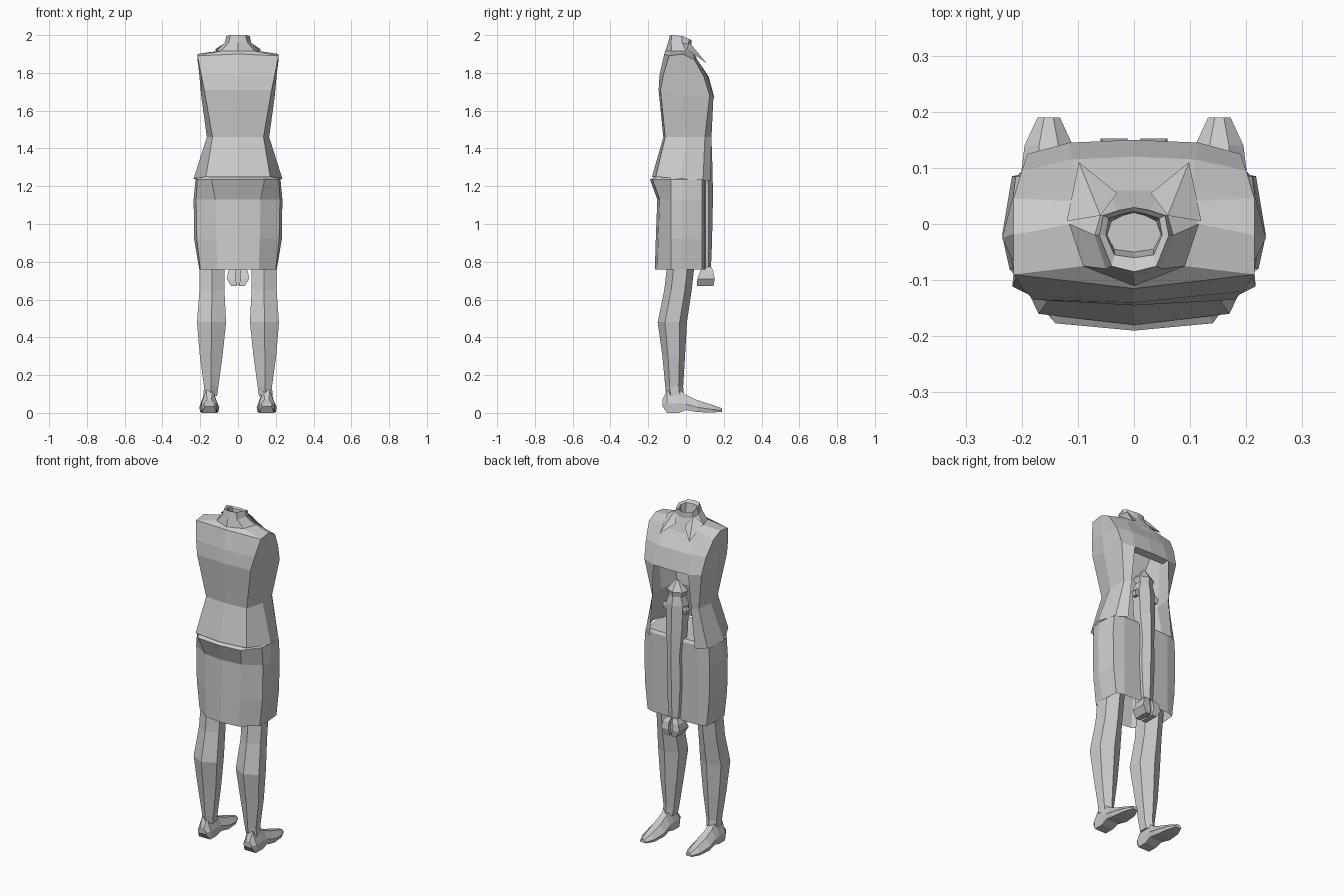
import bpy, bmesh
from mathutils import Vector

grey = bpy.data.materials.new("plain grey")
grey.diffuse_color = (0.6, 0.6, 0.6, 1)


def finish(name, bm, fix=True):
    if fix:
        bmesh.ops.recalc_face_normals(bm, faces=bm.faces)
    mesh = bpy.data.meshes.new(name)
    bm.to_mesh(mesh)
    bm.free()
    mesh.materials.append(grey)
    ob = bpy.data.objects.new(name, mesh)
    bpy.context.collection.objects.link(ob)
    return ob


def loft(name, rings, caps=(True, True), skip=lambda r, i: False):
    """Join equal closed rings of points into a skin."""
    bm = bmesh.new()
    vs = [[bm.verts.new(p) for p in ring] for ring in rings]
    n = len(vs[0])
    for r in range(len(vs) - 1):
        for i in range(n):
            if not skip(r, i):
                j = (i + 1) % n
                bm.faces.new((vs[r][i], vs[r][j], vs[r + 1][j], vs[r + 1][i]))
    if caps[0]:
        bm.faces.new(vs[0][::-1])
    if caps[1]:
        bm.faces.new(vs[-1])
    bmesh.ops.delete(bm, geom=[v for v in bm.verts if not v.link_faces], context='VERTS')
    return finish(name, bm)


def both(half):
    """Mirror half a ring; first and last points lie on x = 0."""
    return half + [(-x, y, z) for x, y, z in half[-2:0:-1]]


def hexagon(cx, w, y0, y1, z):
    """Six-sided horizontal section, pointed at the front and back."""
    m, q = (y0 + y1) / 2, (y1 - y0) / 4
    return [(cx, y0, z), (cx + w, m - q, z), (cx + w * .9, m + q, z),
            (cx, y1, z), (cx - w * .9, m + q, z), (cx - w, m - q, z)]


# Jacket: open down the front below the bust
jacket = [
    [(0, -.18, 1.25), (.17, -.16, 1.25), (.235, -.025, 1.24), (.205, .09, 1.23), (.15, .13, 1.23), (0, .13, 1.23)],
    [(0, -.12, 1.46), (.135, -.11, 1.46), (.165, 0, 1.46), (.155, .1, 1.46), (.13, .135, 1.46), (0, .13, 1.46)],
    [(0, -.145, 1.71), (.178, -.135, 1.71), (.195, -.02, 1.68), (.19, .125, 1.68), (.115, .145, 1.67), (0, .15, 1.67)],
    [(0, -.14, 1.79), (.195, -.12, 1.79), (.205, -.02, 1.79), (.2, .095, 1.78), (.11, .115, 1.78), (0, .12, 1.78)],
    [(0, -.115, 1.9), (.215, -.09, 1.89), (.215, -.02, 1.9), (.215, .045, 1.87), (.1, .06, 1.87), (0, .06, 1.86)],
    [(0, -.11, 1.915), (.09, -.075, 1.915), (.115, 0, 1.915), (.085, .04, 1.905), (.04, .05, 1.89), (0, .05, 1.88)],
]
loft("jacket", [both(h) for h in jacket], (False, False), lambda r, i: r < 2 and i in (4, 5))

# Lip turned in under the bust, above the opening
bm = bmesh.new()
bm.faces.new([bm.verts.new(p) for p in
              ((-.115, .145, 1.67), (0, .15, 1.67), (.115, .145, 1.67), (.11, .11, 1.66), (-.11, .11, 1.66))])
finish("jacket_lip", bm)

# Neck band, hollow at the top
neck = [
    jacket[-1],
    [(0, -.095, 1.96), (.05, -.08, 1.96), (.07, -.02, 1.96), (.06, .015, 1.95), (.03, .025, 1.94), (0, .03, 1.94)],
    [(0, -.085, 2), (.04, -.075, 2), (.062, -.02, 1.995), (.055, .015, 1.98), (.025, .025, 1.975), (0, .03, 1.975)],
    [(0, -.06, 1.99), (.035, -.055, 1.99), (.05, -.02, 1.985), (.045, .01, 1.97), (.02, .018, 1.967), (0, .022, 1.967)],
    [(0, -.05, 1.93), (.035, -.045, 1.93), (.048, -.02, 1.93), (.04, .005, 1.93), (.02, .015, 1.93), (0, .02, 1.93)],
]
loft("neck", [both(h) for h in neck], (False, True))

# Collar points
for s, side in ((1, "right"), (-1, "left")):
    bm = bmesh.new()
    a, b, c, d = [bm.verts.new((s * x, y, z)) for x, y, z in
                  ((.12, .005, 1.925), (.098, .11, 1.85), (.03, .055, 1.905), (.06, .015, 1.965))]
    bm.faces.new((a, b, d))
    bm.faces.new((b, c, d))
    finish("collar_" + side, bm)

# Skirt: closed ledge at the waist, open hem
def skirt_ring(z, back, corner, side, front, hip):
    return both([(0, back, z), (corner, back + .013, z), (side, -.08, z), (hip, -.02, z),
                 (side * .98, .085, z), (.15, front, z), (0, front + .003, z)])

loft("skirt", [skirt_ring(.76, -.165, .11, .2, .1, .205),
               skirt_ring(.92, -.16, .115, .218, .1, .232),
               skirt_ring(1.13, -.152, .12, .222, .1, .235),
               skirt_ring(1.235, -.19, .14, .215, .1, .225),
               skirt_ring(1.25, -.165, .13, .2, .09, .21)], (False, True))

# Hanging arm in the middle with a pointed cap
loft("arm", [hexagon(0, w, y0, y1, z) for z, w, y0, y1 in
             ((.76, .032, .085, .13), (.82, .04, .07, .135), (1.0, .05, .055, .14),
              (1.15, .045, .05, .143), (1.3, .058, .04, .14), (1.45, .062, .035, .135),
              (1.5, .045, .045, .125), (1.53, .058, .04, .13), (1.59, .008, .08, .09))])

# Hand with two finger lobes, and small side tabs on the arm
for s, side in ((1, "right"), (-1, "left")):
    def block(name, rows):
        loft(name + side, [[(s * x0, y0, z), (s * x1, y0, z), (s * x1, y1, z), (s * x0, y1, z)]
                           for z, x0, x1, y0, y1 in rows])
    block("fingers_", ((.672, .006, .036, .058, .145), (.71, .012, .06, .06, .152),
                       (.75, .012, .052, .075, .145), (.775, .004, .034, .09, .132)))
    block("arm_tab_", ((1.405, .055, .075, .08, .105), (1.43, .055, .082, .08, .11),
                       (1.445, .055, .07, .085, .105)))
loft("palm", [[(-.035, y0, z), (.035, y0, z), (.035, y1, z), (-.035, y1, z)]
              for z, y0, y1 in ((.68, .09, .13), (.775, .095, .125))])

# Legs and shoes
for s, side in ((1, "right"), (-1, "left")):
    loft("leg_" + side, [hexagon(s * cx, w, y0, y1, z) for z, cx, w, y0, y1 in
                         ((.09, .147, .036, -.105, -.01), (.14, .142, .038, -.11, -.015),
                          (.3, .142, .06, -.125, -.005), (.48, .14, .077, -.15, .005),
                          (.65, .138, .066, -.115, .03), (.78, .137, .066, -.1, .045),
                          (1.0, .13, .08, -.11, .07), (1.2, .12, .09, -.11, .07))])
    shoe = ((-.125, .028, .035, .07), (-.1, .042, 0, .12), (-.04, .042, 0, .13),
            (.0, .046, .015, .095), (.06, .053, .004, .068), (.14, .043, .002, .042),
            (.19, .02, .006, .025))
    rings = []
    for y, w, z0, z1 in shoe:
        cx, zm = s * .152, z0 + (z1 - z0) * .4
        rings.append([(cx - w * .9, y, z0), (cx + w * .9, y, z0), (cx + w, y, zm),
                      (cx + w * .4, y, z1), (cx - w * .4, y, z1), (cx - w, y, zm)])
    loft("shoe_" + side, rings)
